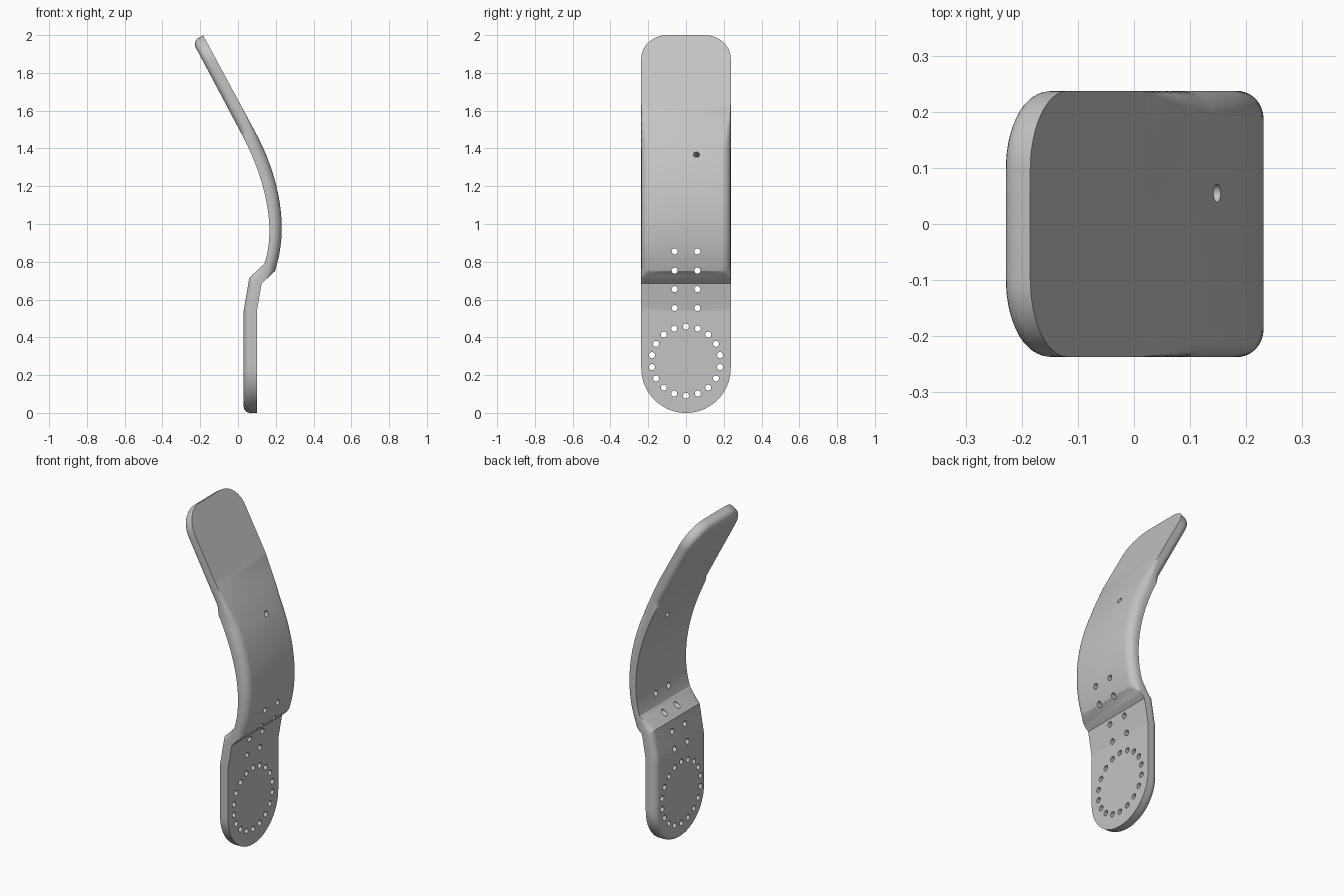
import bpy, bmesh, math
from mathutils import Vector, Matrix
from mathutils.geometry import interpolate_bezier

if "Cube" in bpy.data.objects:
    bpy.data.objects.remove(bpy.data.objects["Cube"])

HALF = 0.237      # half width, also the radius of the round foot
CORNER = 0.14     # radius of the tip corners
THICK = 0.07


def profile(points, h1, h2):
    """Side line: four straight foot points, a bezier bow, a straight tip."""
    foot = [Vector((x, 0, z)) for x, z in points]
    a, b, tip = foot[-3:]
    bow = interpolate_bezier(a, Vector((h1[0], 0, h1[1])), Vector((h2[0], 0, h2[1])), b, 25)
    return foot[:-3] + bow + [tip]


outer = profile([(0.10, 0), (0.10, 0.54), (0.125, 0.685), (0.195, 0.75), (0.09, 1.49), (-0.185, 2.0)],
                (0.27, 0.97), (0.225, 1.24))
inner = profile([(0.03, 0), (0.03, 0.54), (0.06, 0.715), (0.14, 0.79), (0.02, 1.475), (-0.24, 1.965)],
                (0.20, 0.97), (0.155, 1.22))
lengths = [0.0]
for p, q in zip(outer, outer[1:]):
    lengths.append(lengths[-1] + (q - p).length)
TOTAL = lengths[-1]


def at(line, s):
    """Point on a side line at path length s."""
    for i in range(len(lengths) - 1):
        if s <= lengths[i + 1] or i == len(lengths) - 2:
            f = (s - lengths[i]) / (lengths[i + 1] - lengths[i])
            return line[i].lerp(line[i + 1], min(max(f, 0), 1))


def ramp(z, a, b):
    return min(max((z - a) / (b - a), 0), 1)


def rounding(radius, depth):
    if depth >= radius:
        return 0.0
    return radius - math.sqrt(max(radius ** 2 - (radius - depth) ** 2, 0))


def inset(s, t):
    """Edge rounding: outside edge on the bow, inside edge on foot and tip."""
    z = at(outer, s).z
    r_out = 0.05 * ramp(z, 0.715, 0.75) * (1 - ramp(z, 1.4, 1.62))
    r_in = 0.035 * (1 - ramp(z, 0.70, 0.75) + ramp(z, 1.46, 1.50))
    return rounding(r_out, t * THICK) + rounding(r_in, (1 - t) * THICK)


def outline(t):
    """Pairs of path length and half width for one layer of the plate."""
    d0, d1 = inset(0, t), inset(TOTAL, t)
    rows = []
    for i in range(19):
        a = math.pi / 2 * i / 18
        rows.append((HALF - (HALF - d0) * math.cos(a), (HALF - d0) * math.sin(a)))
    start, end = HALF, TOTAL - CORNER
    middle = [start + (end - start) * i / 70 for i in range(1, 70)]
    middle += [s for s in lengths if start < s < end]
    rows += [(s, HALF - inset(s, t)) for s in sorted(middle)]
    for i in range(13):
        a = math.pi / 2 * i / 12
        rows.append((end + (CORNER - d1) * math.sin(a),
                     HALF - CORNER + (CORNER - d1) * math.cos(a)))
    return rows


# Blade: layered plate from the outside face to the inside face
LAYERS = 12
bm = bmesh.new()
grid = []
for k in range(LAYERS + 1):
    t = (1 - math.cos(math.pi * k / LAYERS)) / 2
    layer = []
    for s, w in outline(t):
        p = at(outer, s).lerp(at(inner, s), t)
        layer.append([bm.verts.new((p.x, y, p.z)) for y in (-w, w)])
    grid.append(layer)
rows = len(grid[0])
for i in range(rows - 1):
    for layer in (grid[0], grid[-1]):
        bm.faces.new((layer[i][0], layer[i][1], layer[i + 1][1], layer[i + 1][0]))
    for lo, hi in zip(grid, grid[1:]):
        for side in (0, 1):
            bm.faces.new((lo[i][side], lo[i + 1][side], hi[i + 1][side], hi[i][side]))
for lo, hi in zip(grid, grid[1:]):
    bm.faces.new((lo[-1][0], lo[-1][1], hi[-1][1], hi[-1][0]))
bmesh.ops.remove_doubles(bm, verts=bm.verts, dist=0.00005)
bmesh.ops.recalc_face_normals(bm, faces=bm.faces)
mesh = bpy.data.meshes.new("blade")
bm.to_mesh(mesh)
bm.free()
blade = bpy.data.objects.new("blade", mesh)
bpy.context.collection.objects.link(blade)

# Plain grey material
grey = bpy.data.materials.new("light grey")
grey.use_nodes = True
colour = (0.55, 0.55, 0.55, 1)
grey.diffuse_color = colour
grey.node_tree.nodes["Principled BSDF"].inputs["Base Color"].default_value = colour
mesh.materials.append(grey)

# Drilled holes: ring on the foot, two rows of four, one slanted hole
bm = bmesh.new()


def drill(x, y, z, tilt=0.0, radius=0.016):
    turn = Matrix.Rotation(math.pi / 2 - tilt, 4, 'Y')
    bmesh.ops.create_cone(bm, cap_ends=True, segments=20, radius1=radius, radius2=radius,
                          depth=0.36, matrix=Matrix.Translation((x, y, z)) @ turn)


for i in range(18):
    a = math.tau * i / 18
    drill(0.1, 0.183 * math.sin(a), 0.274 + 0.183 * math.cos(a))
for z in (0.555, 0.655, 0.753, 0.855):
    for y in (-0.06, 0.06):
        drill(0.13, y, z)
drill(0.147, 0.055, 1.367, tilt=0.38)
drill_mesh = bpy.data.meshes.new("hole_cutter")
bm.to_mesh(drill_mesh)
bm.free()
cutter = bpy.data.objects.new("hole_cutter", drill_mesh)
cutter.hide_render = True
bpy.context.collection.objects.link(cutter)

bpy.ops.object.select_all(action='DESELECT')
blade.select_set(True)
bpy.context.view_layer.objects.active = blade
cut = blade.modifiers.new("holes", 'BOOLEAN')
cut.operation = 'DIFFERENCE'
cut.solver = 'EXACT'
cut.object = cutter
bpy.ops.object.modifier_apply(modifier=cut.name)
bpy.data.objects.remove(cutter)
bpy.ops.object.shade_smooth_by_angle(angle=math.radians(25))
